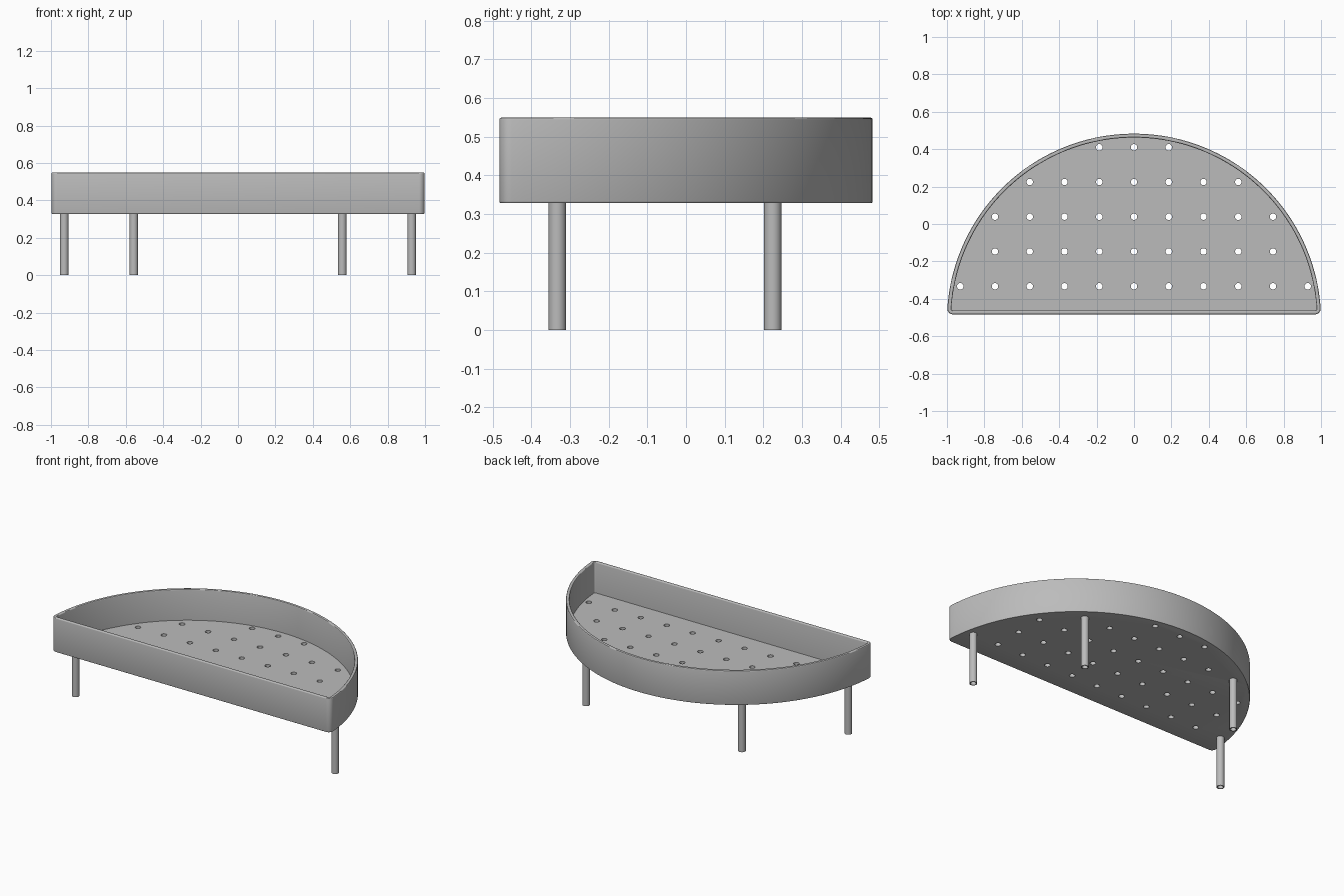
import bpy, bmesh
from math import sin, cos, pi, sqrt, atan2, hypot, radians

cube = bpy.data.objects.get("Cube")
if cube:
    bpy.data.objects.remove(cube, do_unlink=True)

RADIUS, CENTRE_Y, FRONT_Y = 1.0, -0.517, -0.483
BOTTOM, TOP, FLOOR = 0.328, 0.549, 0.35
WALL, EDGE = 0.021, 0.005
HOLE, LEG, PITCH = 0.0172, 0.0228, 0.1858

grey = bpy.data.materials.new("plain grey")
grey.use_nodes = True
colour = (0.5, 0.5, 0.5, 1)
grey.diffuse_color = colour
grey.node_tree.nodes["Principled BSDF"].inputs["Base Color"].default_value = colour


def outline(inset, corner):
    """Half-round outline with filleted front corners, counter-clockwise."""
    r, front = RADIUS - inset, FRONT_Y + inset
    dy = front + corner - CENTRE_Y
    cx = sqrt((r - corner) ** 2 - dy ** 2)
    start = atan2(dy, cx)
    half = []
    for i in range(9):
        a = -pi / 2 + (start + pi / 2) * i / 8
        half.append((cx + corner * cos(a), front + corner + corner * sin(a)))
    for i in range(1, 49):
        a = start + (pi / 2 - start) * i / 48
        half.append((r * cos(a), CENTRE_Y + r * sin(a)))
    return half + [(-x, y) for x, y in reversed(half[:-1])]


def circle(x, y, r, n=24):
    return [(x + r * cos(2 * pi * i / n), y + r * sin(2 * pi * i / n)) for i in range(n)]


def loft(bm, sections, closed=False):
    """Skin a stack of (points, height) rings; cap the ends or join them."""
    rings = [[bm.verts.new((x, y, z)) for x, y in pts] for pts, z in sections]
    pairs = list(zip(rings, rings[1:]))
    if closed:
        pairs.append((rings[-1], rings[0]))
    else:
        bm.faces.new(rings[0][::-1])
        bm.faces.new(rings[-1])
    for a, b in pairs:
        for i in range(len(a)):
            j = (i + 1) % len(a)
            bm.faces.new((a[i], a[j], b[j], b[i]))


def make_object(name, bm):
    bmesh.ops.recalc_face_normals(bm, faces=bm.faces)
    mesh = bpy.data.meshes.new(name)
    bm.to_mesh(mesh)
    bm.free()
    mesh.materials.append(grey)
    obj = bpy.data.objects.new(name, mesh)
    bpy.context.collection.objects.link(obj)
    return obj


def select(obj):
    bpy.ops.object.select_all(action='DESELECT')
    obj.select_set(True)
    bpy.context.view_layer.objects.active = obj


def smooth(obj):
    select(obj)
    bpy.ops.object.shade_smooth_by_angle(angle=radians(30))


# Tray: rounded outer wall, rim, inner wall and floor in one skin
bm = bmesh.new()
sections = []
for t in (0, pi / 6, pi / 3, pi / 2):
    d = EDGE * (1 - sin(t))
    sections.append((outline(d, 0.03 - d), BOTTOM + EDGE * (1 - cos(t))))
sections += [(pts, TOP + BOTTOM - z) for pts, z in reversed(sections)]
for t in (0, pi / 6, pi / 3, pi / 2):
    d = WALL - EDGE * (1 - sin(t))
    sections.append((outline(d, 0.03 - d), TOP - EDGE * (1 - cos(t))))
sections.append((outline(WALL, 0.009), FLOOR))
loft(bm, sections)
tray = make_object("tray", bm)

# Drain holes on a square grid, kept inside the curved wall
cutter_bm = bmesh.new()
for row in range(5):
    y = -0.333 + PITCH * row
    for col in range(-5, 6):
        x = PITCH * col
        if hypot(x, y - CENTRE_Y) < 0.96:
            pts = circle(x, y, HOLE)
            loft(cutter_bm, [(pts, BOTTOM - 0.05), (pts, FLOOR + 0.05)])
cutter = make_object("hole_cutter", cutter_bm)
cutter.hide_render = True
select(tray)
cut = tray.modifiers.new("drain holes", 'BOOLEAN')
cut.operation = 'DIFFERENCE'
cut.solver = 'EXACT'
cut.object = cutter
bpy.ops.object.modifier_apply(modifier=cut.name)
bpy.data.objects.remove(cutter, do_unlink=True)
smooth(tray)

# Hollow tube legs below four of the holes
for depth, col, row in (("front", 5, 0), ("back", 3, 3)):
    for side, sign in (("left", 1), ("right", -1)):
        x, y = sign * PITCH * col, -0.333 + PITCH * row
        outer, inner = circle(x, y, LEG), circle(x, y, HOLE)
        top = BOTTOM + 0.002
        bm = bmesh.new()
        loft(bm, [(outer, 0), (outer, top), (inner, top), (inner, 0)], closed=True)
        smooth(make_object(f"{depth}_{side}_leg", bm))
